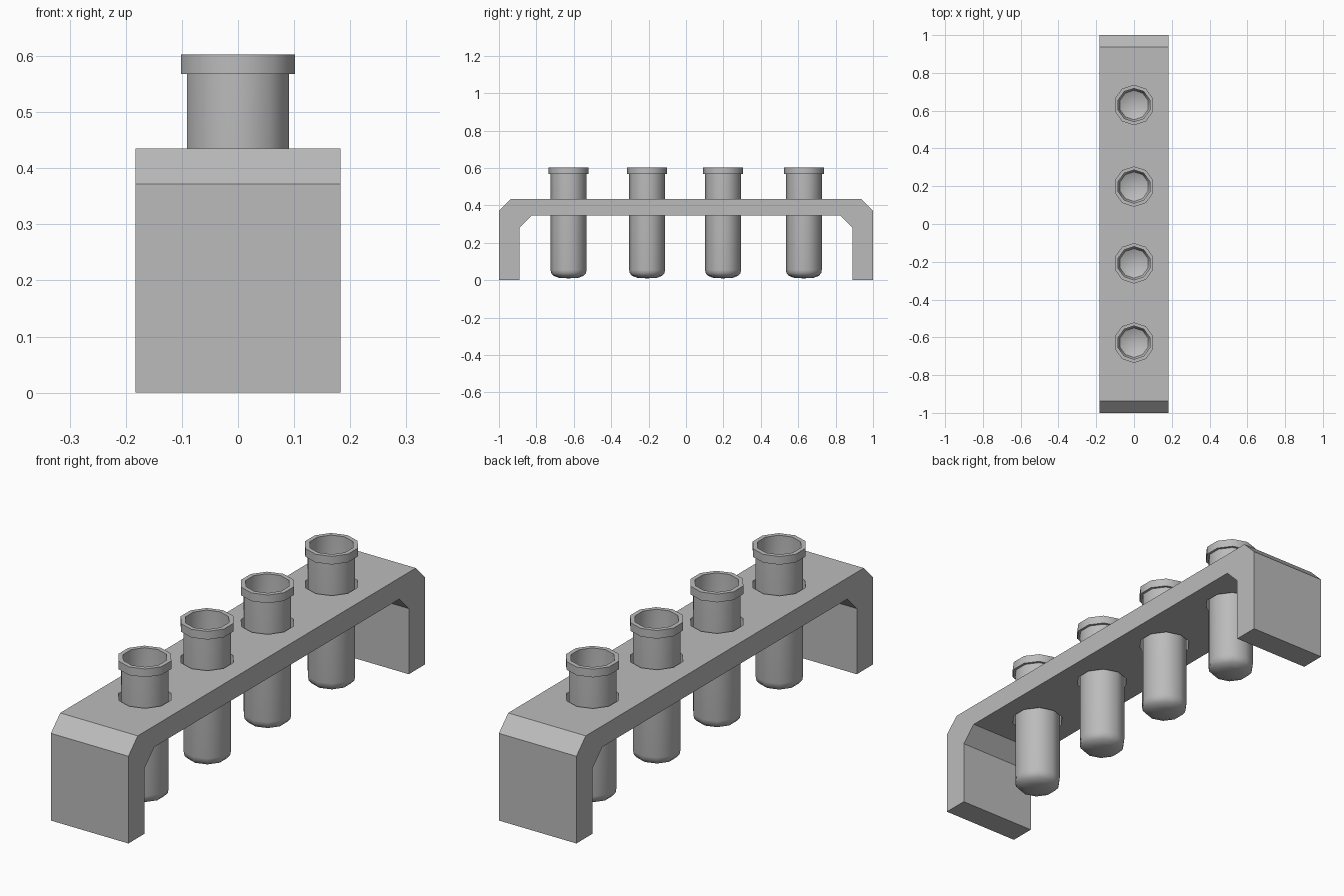
import bpy, bmesh, math

cube = bpy.data.objects.get("Cube")
if cube:
    bpy.data.objects.remove(cube, do_unlink=True)

SIDES = 10
TUBE_Y = (-0.628, -0.208, 0.198, 0.63)

grey = bpy.data.materials.new("grey")
grey.use_nodes = True
grey.diffuse_color = (0.5, 0.5, 0.5, 1)
grey.node_tree.nodes["Principled BSDF"].inputs["Base Color"].default_value = (0.5, 0.5, 0.5, 1)


def finish(name, bm):
    bmesh.ops.recalc_face_normals(bm, faces=bm.faces)
    mesh = bpy.data.meshes.new(name)
    bm.to_mesh(mesh)
    bm.free()
    mesh.materials.append(grey)
    obj = bpy.data.objects.new(name, mesh)
    bpy.context.collection.objects.link(obj)
    bpy.ops.object.select_all(action='DESELECT')
    obj.select_set(True)
    bpy.context.view_layer.objects.active = obj
    return obj


def lathe(name, profile, y):
    """Revolve an (r, z) profile; corners of the decagon point along y."""
    bm = bmesh.new()
    rings = []
    for r, z in profile:
        if r == 0:
            rings.append([bm.verts.new((0, 0, z))] * SIDES)
        else:
            angles = [math.tau * i / SIDES for i in range(SIDES)]
            rings.append([bm.verts.new((r * math.sin(a), r * math.cos(a), z)) for a in angles])
    for low, high in zip(rings, rings[1:]):
        for i in range(SIDES):
            j = (i + 1) % SIDES
            bm.faces.new(dict.fromkeys((low[i], low[j], high[j], high[i])))
    obj = finish(name, bm)
    obj.location.y = y
    return obj


# Rack: chamfered bridge outline extruded across its width
half = [(0.825, 0.345), (0.89, 0.28), (0.89, 0), (1, 0), (1, 0.372), (0.937, 0.435)]
outline = half + [(-y, z) for y, z in reversed(half)]
bm = bmesh.new()
face = bm.faces.new([bm.verts.new((-0.183, y, z)) for y, z in outline])
side = bmesh.ops.extrude_face_region(bm, geom=[face])["geom"]
bmesh.ops.translate(bm, vec=(0.366, 0, 0), verts=[v for v in side if isinstance(v, bmesh.types.BMVert)])
rack = finish("rack", bm)

# Holes through the rack
for y in TUBE_Y:
    cutter = lathe("hole_cutter", [(0, 0.3), (0.106, 0.3), (0.106, 0.5), (0, 0.5)], y)
    cutter.hide_render = True
    bpy.context.view_layer.objects.active = rack
    cut = rack.modifiers.new("hole", 'BOOLEAN')
    cut.operation, cut.solver, cut.object = 'DIFFERENCE', 'EXACT', cutter
    bpy.ops.object.modifier_apply(modifier=cut.name)
    bpy.data.objects.remove(cutter, do_unlink=True)

# Hollow tubes with a rounded base and a collar at the mouth
tube_profile = [
    (0, 0.01), (0.05, 0.012), (0.08, 0.023), (0.093, 0.038), (0.096, 0.055),
    (0.096, 0.568), (0.107, 0.568), (0.107, 0.603), (0.088, 0.603),
    (0.088, 0.06), (0.078, 0.038), (0.05, 0.025), (0, 0.02),
]
for n, y in enumerate(TUBE_Y, 1):
    lathe(f"test_tube_{n}", tube_profile, y)
    bpy.ops.object.shade_smooth_by_angle(angle=math.radians(40))
